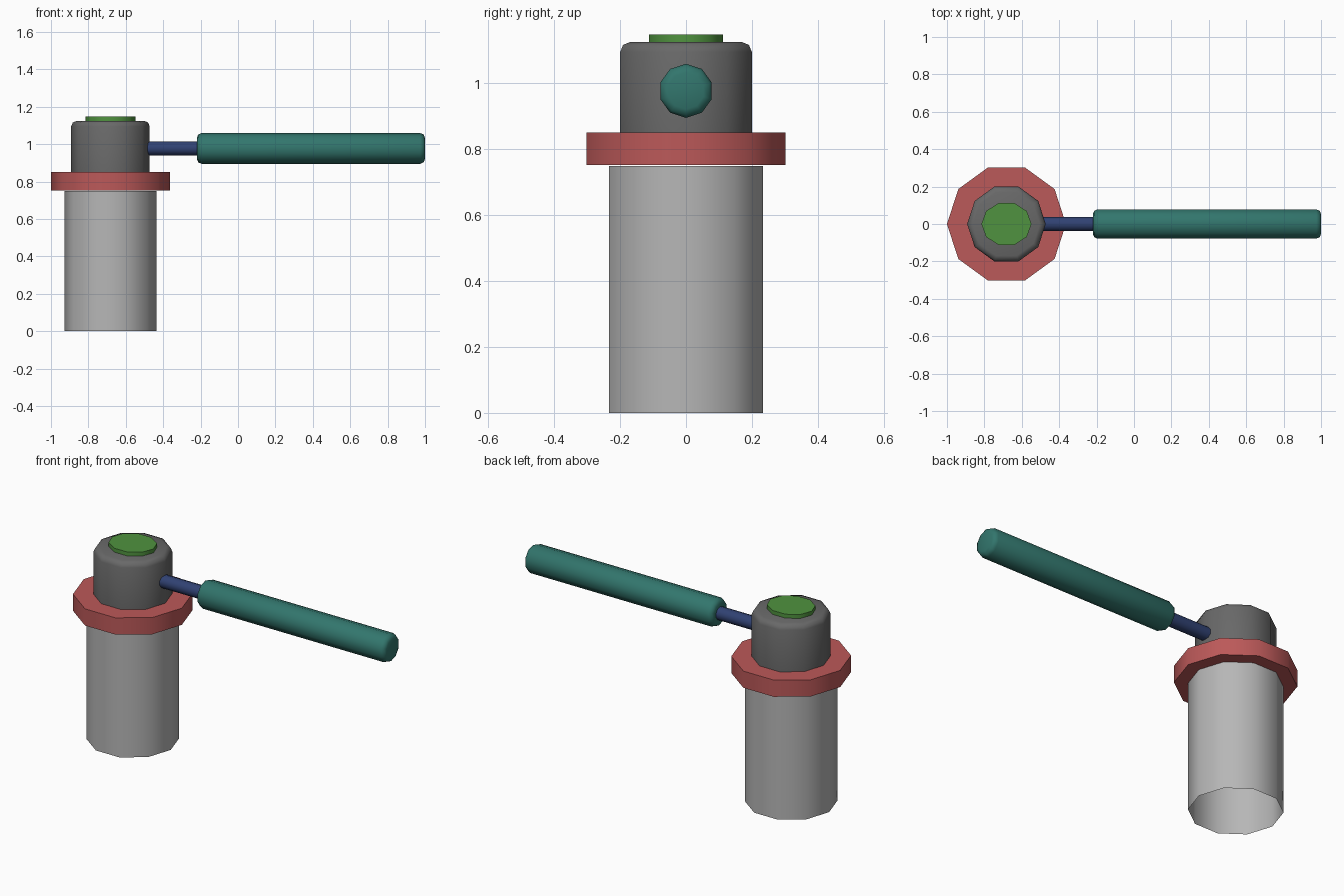
import bpy, bmesh, math
from mathutils import Matrix, Vector

cube = bpy.data.objects.get("Cube")
if cube:
    bpy.data.objects.remove(cube, do_unlink=True)


def material(name, r, g, b):
    mat = bpy.data.materials.new(name)
    mat.use_nodes = True
    mat.diffuse_color = (r, g, b, 1)
    bsdf = mat.node_tree.nodes["Principled BSDF"]
    bsdf.inputs["Base Color"].default_value = (r, g, b, 1)
    bsdf.inputs["Roughness"].default_value = 0.6
    return mat


light_grey = material("light grey", 0.47, 0.47, 0.47)
dark_grey = material("dark grey", 0.14, 0.14, 0.14)
red = material("muted red", 0.50, 0.10, 0.10)
green = material("green", 0.08, 0.29, 0.05)
navy = material("navy", 0.03, 0.054, 0.17)
teal = material("teal", 0.032, 0.18, 0.152)

SIDES = 10
AXIS_X = -0.682   # centre line of the upright parts
ARM_Z = 0.977     # centre line of the arm


def prism(name, mat, radius, start, end, along_x=False, bevel_ends=(),
          bevel=0.0, open_start=False, y_scale=1.0):
    """Ten-sided cylinder, upright or lying along x, with optional bevelled ends."""
    bm = bmesh.new()
    bmesh.ops.create_cone(bm, cap_ends=True, segments=SIDES, radius1=radius,
                          radius2=radius, depth=end - start)
    # put a corner on the +x axis
    first = max(bm.verts, key=lambda v: v.co.x).co
    turn = Matrix.Rotation(-math.atan2(first.y, first.x), 3, "Z")
    bmesh.ops.rotate(bm, verts=bm.verts, cent=Vector(), matrix=turn)
    bmesh.ops.translate(bm, verts=bm.verts, vec=(0, 0, (start + end) / 2))
    for level in bevel_ends:
        rim = [e for e in bm.edges
               if all(abs(v.co.z - level) < 1e-4 for v in e.verts)]
        bmesh.ops.bevel(bm, geom=rim, offset=bevel, segments=2, profile=0.5,
                        affect="EDGES")
    if open_start:
        caps = [f for f in bm.faces if f.normal.z < -0.9]
        bmesh.ops.delete(bm, geom=caps, context="FACES_ONLY")
    if along_x:
        bm.transform(Matrix.Translation((0, 0, ARM_Z))
                     @ Matrix.Rotation(math.pi / 2, 4, "Y"))
    else:
        bm.transform(Matrix.Translation((AXIS_X, 0, 0))
                     @ Matrix.Diagonal((1, y_scale, 1, 1)))
    mesh = bpy.data.meshes.new(name)
    bm.to_mesh(mesh)
    bm.free()
    mesh.materials.append(mat)
    obj = bpy.data.objects.new(name, mesh)
    bpy.context.collection.objects.link(obj)
    bpy.ops.object.select_all(action="DESELECT")
    obj.select_set(True)
    bpy.context.view_layer.objects.active = obj
    bpy.ops.object.shade_smooth_by_angle(angle=math.radians(50))
    return obj


# Upright stack: hollow body, collar, head and top button
prism("body", light_grey, 0.246, 0.0, 0.749, open_start=True)
prism("collar", red, 0.318, 0.752, 0.85)
prism("head", dark_grey, 0.21, 0.85, 1.125, bevel_ends=(1.125,), bevel=0.03)
prism("top_button", green, 0.134, 1.12, 1.148, y_scale=0.88)

# Side arm: thin rod and thick grip
prism("arm_rod", navy, 0.038, -0.53, -0.2, along_x=True)
prism("arm_grip", teal, 0.082, -0.22, 1.0, along_x=True,
      bevel_ends=(-0.22, 1.0), bevel=0.025)
